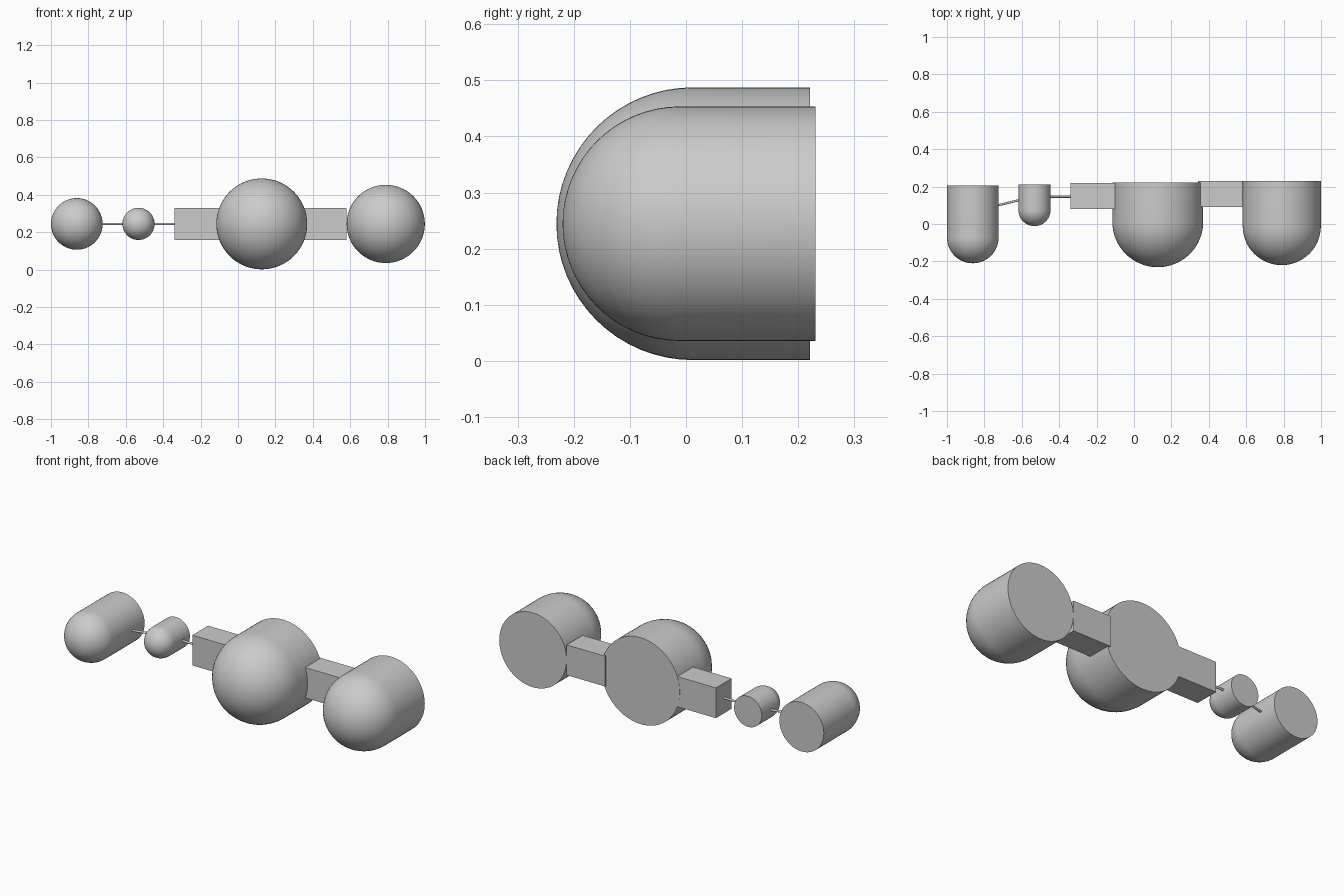
import bpy, bmesh, math
from mathutils import Vector, Matrix

if "Cube" in bpy.data.objects:
    bpy.data.objects.remove(bpy.data.objects["Cube"])

AXIS_Z = 0.2445  # shared height of every part's centre line


def add_object(name, bm, smooth=False):
    bmesh.ops.recalc_face_normals(bm, faces=bm.faces)
    mesh = bpy.data.meshes.new(name)
    bm.to_mesh(mesh)
    bm.free()
    ob = bpy.data.objects.new(name, mesh)
    bpy.context.collection.objects.link(ob)
    if smooth:
        bpy.ops.object.select_all(action='DESELECT')
        ob.select_set(True)
        bpy.context.view_layer.objects.active = ob
        bpy.ops.object.shade_smooth_by_angle(angle=math.radians(30))
    return ob


def domed_cylinder(name, x, r, front, back, sides=64, rings=16):
    """Half-sphere nose facing -y, straight barrel, flat back cap."""
    bm = bmesh.new()
    centre = Vector((x, front + r, AXIS_Z))
    profile = [centre + Vector((r * math.sin(a), -r * math.cos(a), 0))
               for a in (i * math.pi / 2 / rings for i in range(rings + 1))]
    profile += [Vector((x + r, back, AXIS_Z)), Vector((x, back, AXIS_Z))]
    verts = [bm.verts.new(p) for p in profile]
    edges = [bm.edges.new(pair) for pair in zip(verts, verts[1:])]
    bmesh.ops.spin(bm, geom=verts + edges, cent=centre, axis=(0, 1, 0),
                   angle=2 * math.pi, steps=sides)
    bmesh.ops.remove_doubles(bm, verts=bm.verts, dist=1e-5)
    # merge the back fan into one flat cap
    cap = [f for f in bm.faces if all(abs(v.co.y - back) < 1e-5 for v in f.verts)]
    bmesh.ops.dissolve_faces(bm, faces=cap, use_verts=True)
    return add_object(name, bm, smooth=True)


def block(name, x0, x1, y0, y1, height=0.17):
    bm = bmesh.new()
    bmesh.ops.create_cube(bm, size=1)
    bmesh.ops.scale(bm, vec=(x1 - x0, y1 - y0, height), verts=bm.verts)
    bmesh.ops.translate(bm, vec=((x0 + x1) / 2, (y0 + y1) / 2, AXIS_Z), verts=bm.verts)
    return add_object(name, bm)


def rod(name, start, end, r=0.006):
    a, b = Vector((*start, AXIS_Z)), Vector((*end, AXIS_Z))
    d = b - a
    mat = Matrix.Translation((a + b) / 2) @ d.to_track_quat('Z', 'Y').to_matrix().to_4x4()
    bm = bmesh.new()
    bmesh.ops.create_cone(bm, cap_ends=True, segments=16, radius1=r, radius2=r,
                          depth=d.length, matrix=mat)
    return add_object(name, bm, smooth=True)


# Four domed pods
domed_cylinder("left_pod", -0.862, 0.138, -0.210, 0.205)
domed_cylinder("small_pod", -0.532, 0.086, -0.011, 0.210)
domed_cylinder("large_pod", 0.127, 0.243, -0.231, 0.221)
domed_cylinder("right_pod", 0.790, 0.209, -0.220, 0.231)

# Square connecting blocks either side of the large pod
block("left_block", -0.340, -0.100, 0.080, 0.220)
block("right_block", 0.342, 0.580, 0.090, 0.231)

# Thin rods joining the small pods
rod("outer_rod", (-0.728, 0.100), (-0.612, 0.128))
rod("inner_rod", (-0.450, 0.146), (-0.338, 0.146))
